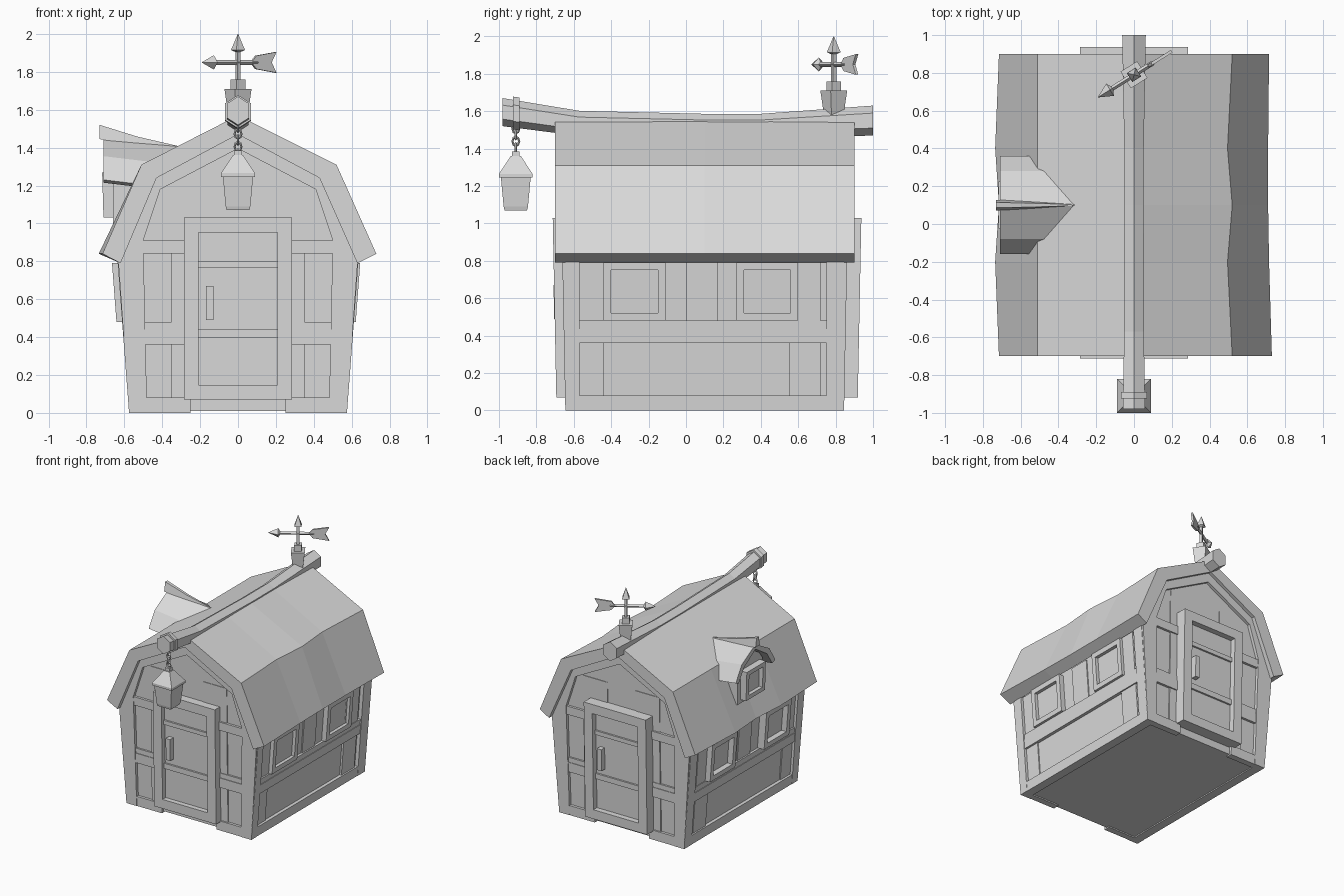
import bpy, bmesh, math
from mathutils import Matrix, Vector

cube = bpy.data.objects.get("Cube")
if cube:
    bpy.data.objects.remove(cube, do_unlink=True)

grey = bpy.data.materials.new("light_grey")
grey.use_nodes = True
grey.diffuse_color = (0.7, 0.7, 0.7, 1)
grey.node_tree.nodes["Principled BSDF"].inputs["Base Color"].default_value = (0.7, 0.7, 0.7, 1)

MID = 0.1          # y of the house centre
END_LEAN = 0.02    # gable walls lean out
SIDE_LEAN = 0.076  # side walls lean out


def loft(name, rings, matrix=None):
    """Skin a list of equal rings and cap both ends."""
    bm = bmesh.new()
    rows = [[bm.verts.new(p) for p in ring] for ring in rings]
    n = len(rows[0])
    for a, b in zip(rows, rows[1:]):
        for i in range(n):
            j = (i + 1) % n
            bm.faces.new((a[i], a[j], b[j], b[i]))
    bm.faces.new(rows[0][::-1])
    bm.faces.new(rows[-1])
    bmesh.ops.recalc_face_normals(bm, faces=bm.faces)
    if matrix:
        bm.transform(matrix)
    mesh = bpy.data.meshes.new(name)
    bm.to_mesh(mesh)
    bm.free()
    mesh.materials.append(grey)
    obj = bpy.data.objects.new(name, mesh)
    bpy.context.collection.objects.link(obj)
    return obj


def rect(a0, a1, z0, z1):
    return [(a0, z0), (a1, z0), (a1, z1), (a0, z1)]


def mirrored(half):
    """Close a half outline, listed from one side to the middle, across x = 0."""
    return half + [(-x, z) for x, z in reversed(half) if x]


def frame_bars(a0, a1, z0, z1, t):
    return [rect(a0, a0 + t, z0, z1), rect(a1 - t, a1, z0, z1),
            rect(a0 + t, a1 - t, z0, z0 + t), rect(a0 + t, a1 - t, z1 - t, z1)]


def end_piece(name, outline, out, inn, back_extra=0.0):
    """Same part on the front and, turned half round, on the back."""
    for side, s in (("front", 1), ("back", -1)):
        o = out + (back_extra if s < 0 else 0)
        loft(f"{side}_{name}", [[(s * x, MID - s * (d + END_LEAN * z), z) for x, z in outline]
                                for d in (o, inn)])


def side_piece(name, outline, out, inn, right_extra=0.0):
    for side, s in (("left", 1), ("right", -1)):
        o = out + (right_extra if s < 0 else 0)
        loft(f"{side}_{name}", [[(s * (d + SIDE_LEAN * z), y, z) for y, z in outline]
                                for d in (o, inn)])


def tower(name, x, y, levels, angle=0.0):
    """Stack of square sections given as (height, half width)."""
    turn = Matrix.Translation((x, y, 0)) @ Matrix.Rotation(angle, 4, "Z")
    loft(name, [[(-h, -h, z), (h, -h, z), (h, h, z), (-h, h, z)] for z, h in levels], turn)


# House body
core = mirrored([(0.545, 0.01), (0.605, 0.8), (0.42, 1.22), (0, 1.45)])
loft("house_walls", [[(x, MID + s * (0.72 + END_LEAN * z), z) for x, z in core] for s in (-1, 1)])

# Gable timbers
arch_out = mirrored([(0.575, 0), (0.632, 0.8), (0.435, 1.245), (0, 1.475)])
arch_in = mirrored([(0.48, 0), (0.5, 0.91), (0.41, 1.18), (0, 1.395)])
for i in range(len(arch_out) - 1):
    end_piece(f"gable_timber_{i + 1}",
              [arch_out[i], arch_out[i + 1], arch_in[i + 1], arch_in[i]], 0.745, 0.69)
for side, s in (("a", 1), ("b", -1)):
    for label, z0, z1, out in (("sill", 0, 0.08, 0.742), ("middle_rail", 0.36, 0.44, 0.74),
                               ("ledge", 0.44, 0.48, 0.735), ("upper_rail", 0.84, 0.91, 0.74)):
        end_piece(f"{label}_{side}", rect(*sorted((s * 0.25, s * 0.5)), z0, z1), out, 0.69)
    end_piece(f"upright_{side}", rect(*sorted((s * 0.27, s * 0.35)), 0.05, 0.86), 0.73, 0.69)
    end_piece(f"gable_plank_{side}", rect(*sorted((s * 0.13, s * 0.35)), 0.9, 1.2), 0.725, 0.69)

# Doors
for i, bar in enumerate(frame_bars(-0.285, 0.285, 0.07, 1.03, 0.077)):
    end_piece(f"door_frame_{i + 1}", bar, 0.792, 0.69, 0.025)
end_piece("door_leaf", rect(-0.215, 0.215, 0.13, 0.96), 0.75, 0.69, 0.02)
for i, (z0, z1) in enumerate(((0.395, 0.44), (0.765, 0.8))):
    end_piece(f"door_rail_{i + 1}", rect(-0.21, 0.21, z0, z1), 0.765, 0.7, 0.02)
end_piece("door_handle", rect(-0.17, -0.13, 0.49, 0.67), 0.795, 0.74, 0.02)

# Side timbers
lo, hi = MID - 0.745, MID + 0.745
for label, y0, y1, z0, z1, out in (
        ("corner_post_a", lo, -0.57, 0, 0.82, 0.575), ("corner_post_b", 0.75, hi, 0, 0.82, 0.575),
        ("side_sill", -0.57, 0.75, 0, 0.08, 0.573), ("side_rail", -0.57, 0.75, 0.36, 0.435, 0.57),
        ("side_ledge", -0.57, 0.75, 0.435, 0.48, 0.565),
        ("side_plank_a", -0.57, -0.44, 0.06, 0.8, 0.553), ("side_plank_b", 0.55, 0.72, 0.06, 0.8, 0.56),
        ("side_plank_c", 0.0, 0.17, 0.46, 0.8, 0.553)):
    side_piece(label, rect(y0, y1, z0, z1), out, 0.5)

# Side windows
for w, y in enumerate((-0.44, 0.27)):
    for i, bar in enumerate(frame_bars(y, y + 0.33, 0.48, 0.79, 0.04)):
        side_piece(f"window_{w + 1}_frame_{i + 1}", bar, 0.585, 0.5, 0.02)
    side_piece(f"window_{w + 1}_pane", rect(y + 0.03, y + 0.3, 0.5, 0.77), 0.558, 0.5)

# Main roof, slightly wavy along its length
rings = []
for y, kink, right, left in ((-0.7, 0.52, 0.73, 0.715), (-0.2, 0.495, 0.715, 0.735),
                             (0.1, 0.52, 0.71, 0.715), (0.4, 0.495, 0.71, 0.735),
                             (0.9, 0.52, 0.715, 0.715)):
    outline = [(-left, 0.84), (-0.51, 1.31), (0, 1.57), (kink, 1.31), (right, 0.84),
               (0.63, 0.79), (0.43, 1.24), (0, 1.47), (-0.43, 1.24), (-0.62, 0.79)]
    rings.append([(x, y, z) for x, z in outline])
loft("main_roof", rings)


# Ridge beam and strap
def hexagon(y, z, r):
    return [(0.9 * r * math.sin(math.radians(60 * k)), y, z + r * math.cos(math.radians(60 * k)))
            for k in range(6)]


loft("ridge_beam", [hexagon(*p) for p in ((-0.98, 1.595, 0.075), (-0.57, 1.535, 0.067),
                                         (0.1, 1.52, 0.066), (0.4, 1.52, 0.066), (1.0, 1.55, 0.08))])
loft("beam_strap", [hexagon(-0.925, 1.59, 0.088), hexagon(-0.89, 1.585, 0.088)])

# Dormer
DY = 0.1
top = [(0.26, 1.23), (0.18, 1.355), (0, 1.455)]
under = [(0.22, 1.215), (0.15, 1.32), (0, 1.415)]
shell = mirrored(top) + [(-y, z) for y, z in mirrored(under)]
loft("dormer_roof", [[(x, DY + y, z - 0.12 * (x + 0.71)) for y, z in shell] for x in (-0.71, -0.25)])
wall = mirrored([(0.165, 1.0), (0.165, 1.27), (0.12, 1.33), (0, 1.40)])
loft("dormer_wall", [[(x, DY + y, z) for y, z in wall] for x in (-0.66, -0.35)])
loft("dormer_ridge", [[(x, DY - h, z0), (x, DY + h, z0), (x, DY + h / 2, z1), (x, DY - h / 2, z1)]
                      for x, h, z0, z1 in ((-0.73, 0.028, 1.445, 1.52), (-0.53, 0.02, 1.41, 1.458),
                                           (-0.3, 0.005, 1.385, 1.405))])
for i, bar in enumerate(frame_bars(DY - 0.125, DY + 0.125, 1.03, 1.27, 0.035)):
    loft(f"dormer_window_frame_{i + 1}",
         [[(x - 0.03 * (z - 1.03), y, z) for y, z in bar] for x in (-0.71, -0.6)])
loft("dormer_pane", [[(x, y, z) for y, z in rect(DY - 0.1, DY + 0.1, 1.05, 1.25)] for x in (-0.68, -0.6)])

# Hanging lantern
LY = -0.91
tower("lantern_body", 0, LY, [(1.07, 0.06), (1.09, 0.065), (1.25, 0.08)])
tower("lantern_roof", 0, LY, [(1.245, 0.09), (1.265, 0.09), (1.36, 0.027)])
tower("lantern_cap", 0, LY, [(1.36, 0.02), (1.385, 0.02)])
for k in range(4):
    bpy.ops.mesh.primitive_torus_add(
        major_segments=8, minor_segments=4, major_radius=0.018, minor_radius=0.006,
        location=(0, LY, 1.405 + 0.034 * k), rotation=(math.pi / 2, 0, math.pi / 2 * (k % 2)))
    link = bpy.context.object
    link.name = f"chain_link_{k + 1}"
    link.scale.y = 1.3
    link.data.materials.append(grey)

# Weather vane
VY, TURN = 0.79, math.radians(32)
tower("vane_base", 0, VY, [(1.56, 0.036), (1.71, 0.052)], TURN)
tower("vane_neck", 0, VY, [(1.71, 0.028), (1.76, 0.028)], TURN)
tower("vane_stem", 0, VY, [(1.75, 0.01), (1.92, 0.01)], TURN)
tower("vane_tip", 0, VY, [(1.905, 0.01), (1.915, 0.027), (2.0, 0.001)], TURN)
vane = Matrix.Translation((0, VY, 1.85)) @ Matrix.Rotation(TURN, 4, "Z")


def square(u, h):
    return [(u, -h, 0), (u, 0, -h), (u, h, 0), (u, 0, h)]


loft("vane_arrow", [square(u, h) for u, h in ((-0.225, 0.001), (-0.15, 0.038), (-0.135, 0.013),
                                             (0.12, 0.013))], vane)
tail = [(0.08, 0.0), (0.11, -0.035), (0.235, -0.055), (0.205, 0), (0.235, 0.055), (0.11, 0.035)]
loft("vane_tail", [[(u, v, z) for u, z in tail] for v in (-0.008, 0.008)], vane)
